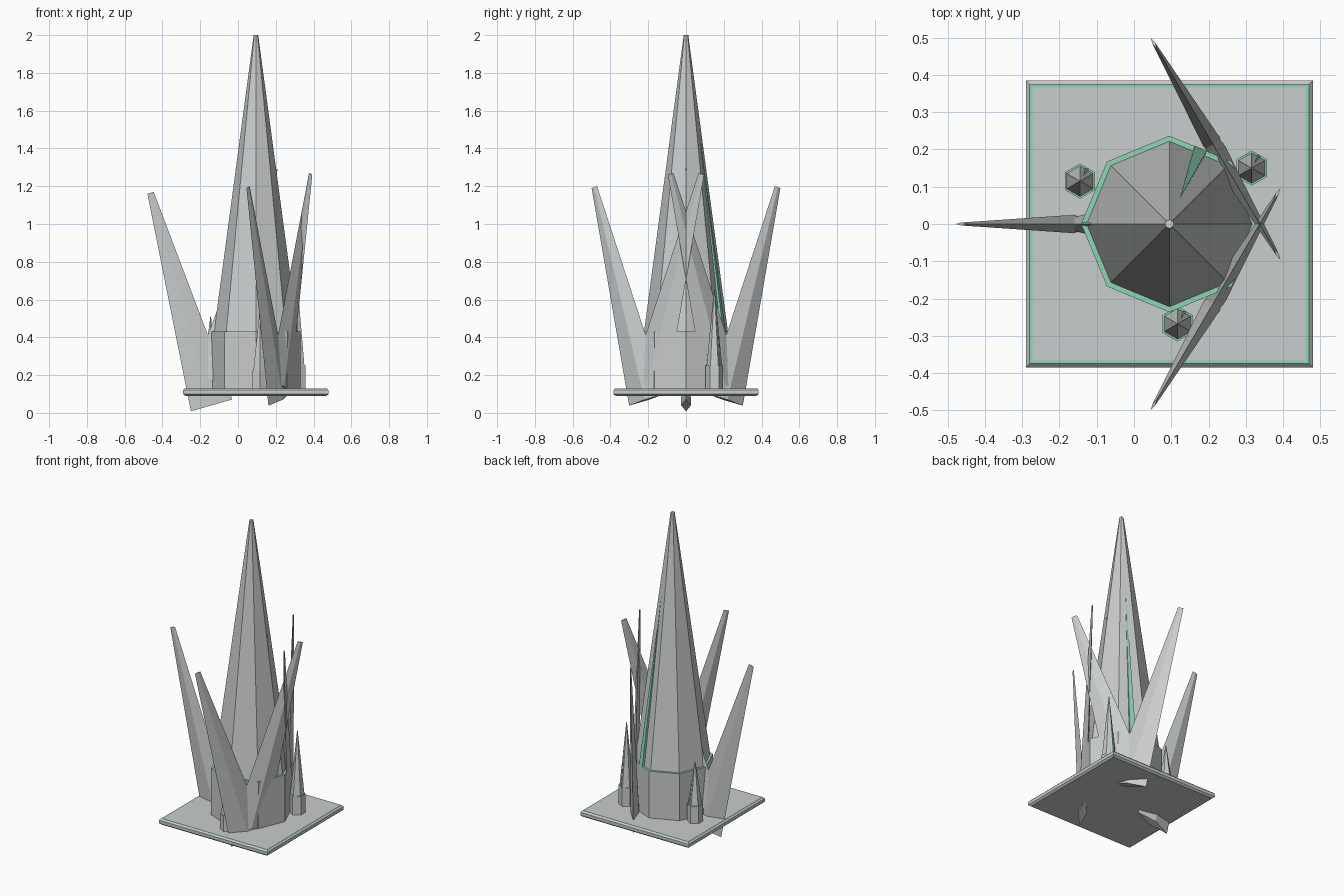
import bpy, bmesh, math
from mathutils import Vector

if "Cube" in bpy.data.objects:
    bpy.data.objects.remove(bpy.data.objects["Cube"])


def material(name, rgb):
    m = bpy.data.materials.new(name)
    m.diffuse_color = (*rgb, 1)
    m.use_nodes = True
    m.node_tree.nodes["Principled BSDF"].inputs["Base Color"].default_value = m.diffuse_color
    return m


GREY = material("pale grey", (0.59, 0.61, 0.61))
GREEN = material("mint green", (0.27, 0.67, 0.46))


def finish(bm, name):
    bmesh.ops.recalc_face_normals(bm, faces=bm.faces)
    me = bpy.data.meshes.new(name)
    bm.to_mesh(me)
    bm.free()
    me.materials.append(GREY)
    me.materials.append(GREEN)
    ob = bpy.data.objects.new(name, me)
    bpy.context.collection.objects.link(ob)
    return ob


def loft(name, rings, green_bands=()):
    """Join closed rings of points; bands listed in green_bands turn green."""
    bm = bmesh.new()
    rows = [[bm.verts.new(p) for p in ring] for ring in rings]
    n = len(rows[0])
    for k, (a, b) in enumerate(zip(rows, rows[1:])):
        for i in range(n):
            j = (i + 1) % n
            f = bm.faces.new((a[i], a[j], b[j], b[i]))
            f.material_index = int(k in green_bands)
    bm.faces.new(rows[0])
    bm.faces.new(rows[-1])
    return finish(bm, name)


def polygon(cx, cy, z, r, n, start=math.pi / 2):
    return [(cx + r * math.cos(start + math.tau * i / n),
             cy + r * math.sin(start + math.tau * i / n), z) for i in range(n)]


# Bevelled base plate with a thin green border line
CX = 0.095
levels = [(0.373, 0.09), (0.385, 0.1), (0.385, 0.12), (0.375, 0.13),
          (0.367, 0.13)]
loft("base_plate", [polygon(CX, 0, z, h * math.sqrt(2), 4, math.pi / 4)
                    for h, z in levels], {3})


# Towers: prism body, green ledge, tapering spire and one raised green sliver
def tower(name, cx, cy, sides, r_body, r_spire, r_tip, z_ledge, z_top,
          depth, width, reach):
    profile = [(r_body, 0.1), (r_body, z_ledge), (r_spire, z_ledge), (r_tip, z_top)]
    loft(name, [polygon(cx, cy, z, r, sides) for r, z in profile], {1})
    angle = math.pi / 2 - math.pi / sides
    out = Vector((math.cos(angle), math.sin(angle), 0))
    side = Vector((-out.y, out.x, 0)) * width / 2
    k = math.cos(math.pi / sides)
    foot = Vector((cx, cy, z_ledge)) + out * r_spire * k
    tip = Vector((cx, cy, z_ledge + (z_top - z_ledge) * reach))
    tip += out * (r_spire + (r_tip - r_spire) * reach) * k
    bm = bmesh.new()
    a, b, c, d, t = [bm.verts.new(p) for p in (
        foot - side, foot + side, foot + side + out * depth,
        foot - side + out * depth, tip + out * 0.002)]
    bm.faces.new((a, b, c, d))
    for p, q in ((a, b), (b, c), (c, d), (d, a)):
        bm.faces.new((p, q, t))
    for f in bm.faces:
        f.material_index = 1
    finish(bm, name + "_sliver")


tower("main_tower", CX, 0, 8, 0.237, 0.222, 0.012, 0.43, 2.0, 0.015, 0.035, 0.68)
for name, x, y, ledge, top in (("left_turret", -0.145, 0.115, 0.24, 0.51),
                               ("right_turret", 0.316, 0.15, 0.25, 0.65),
                               ("front_turret", 0.117, -0.268, 0.225, 0.55)):
    tower(name, x, y, 6, 0.047, 0.041, 0.002, ledge, top, 0.003, 0.008, 0.68)


# Blades: thin four-sided tapers leaning both ways from three points on the tower
def blade(name, cx, cy, lean, z):
    u = Vector((lean[0], lean[1], 0)).normalized()
    flat = Vector((-u.y, u.x, 0))
    low = Vector((cx, cy, z + 0.04)) + u * 0.005
    high = Vector((cx, cy, z + 1.165)) + u * 0.328
    across = (high - low).normalized().cross(flat)
    loft(name, [[c + across * r, c + flat * t, c - across * r, c - flat * t]
                for c, r, t in ((low, 0.114, 0.026), (high, 0.0175, 0.004))])


for name, x, y, lean, z_out, z_in in (
        ("left", -0.135, 0, (-1, 0), 0, 0.13),
        ("front", 0.219, -0.202, (-0.505, -0.863), 0.03, 0.1),
        ("back", 0.219, 0.202, (-0.505, 0.863), 0.03, 0.1)):
    blade(name + "_outer_blade", x, y, lean, z_out)
    blade(name + "_inner_blade", x, y, (-lean[0], -lean[1]), z_in)
